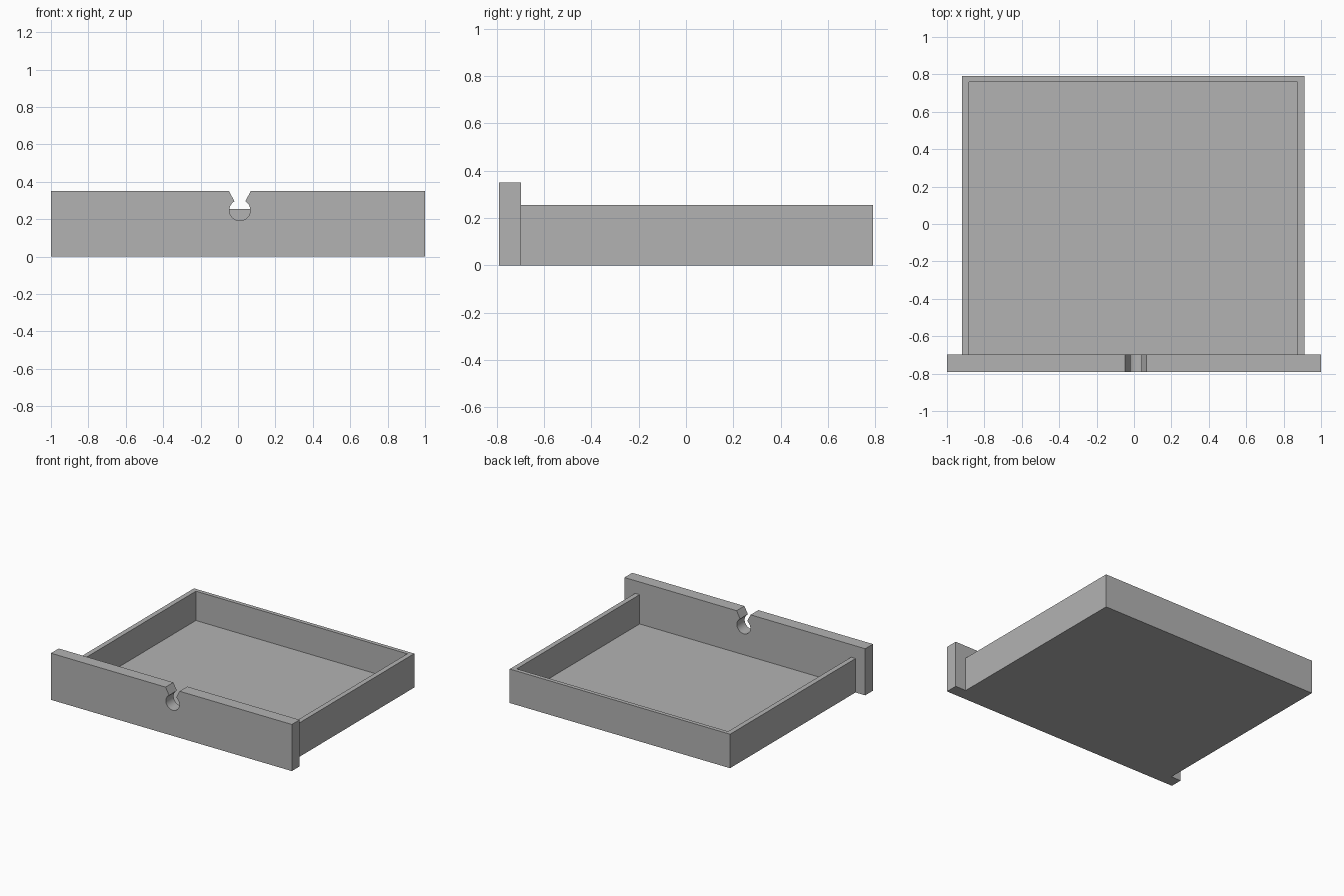
import bpy, bmesh, math

cube = bpy.data.objects.get("Cube")
if cube:
    bpy.data.objects.remove(cube, do_unlink=True)

grey = bpy.data.materials.new("plain_grey")
grey.use_nodes = True
GREY = (0.45, 0.45, 0.45, 1)
grey.diffuse_color = GREY
grey.node_tree.nodes["Principled BSDF"].inputs["Base Color"].default_value = GREY

PANEL_FRONT, PANEL_BACK = -0.79, -0.698


def extrude_profile(name, points, offset):
    """Extrude a closed outline along an offset into a solid."""
    bm = bmesh.new()
    face = bm.faces.new([bm.verts.new(p) for p in points])
    result = bmesh.ops.extrude_face_region(bm, geom=[face], use_keep_orig=True)
    moved = [v for v in result["geom"] if isinstance(v, bmesh.types.BMVert)]
    bmesh.ops.translate(bm, verts=moved, vec=offset)
    bmesh.ops.recalc_face_normals(bm, faces=bm.faces)
    mesh = bpy.data.meshes.new(name)
    bm.to_mesh(mesh)
    bm.free()
    mesh.materials.append(grey)
    obj = bpy.data.objects.new(name, mesh)
    bpy.context.collection.objects.link(obj)
    return obj


# Front panel: rectangle with a keyhole notch in its top edge
NOTCH_X, NOTCH_Z, RADIUS = 0.01, 0.248, 0.056
NECK, MOUTH, TOP = 0.029, 0.058, 0.35
start = math.pi / 2 + math.asin(NECK / RADIUS)
sweep = 2 * (math.pi - math.asin(NECK / RADIUS))
STEPS = 32
outline = [(-1, 0), (-1, TOP), (NOTCH_X - MOUTH, TOP)]
for i in range(STEPS + 1):
    a = start + sweep * i / STEPS
    outline.append((NOTCH_X + RADIUS * math.cos(a), NOTCH_Z + RADIUS * math.sin(a)))
outline += [(NOTCH_X + MOUTH, TOP), (1, TOP), (1, 0)]
panel = extrude_profile("front_panel", [(x, PANEL_FRONT, z) for x, z in outline],
                        (0, PANEL_BACK - PANEL_FRONT, 0))
bpy.context.view_layer.objects.active = panel
panel.select_set(True)
bpy.ops.object.shade_smooth_by_angle(angle=math.radians(30))

# Tray walls: one U-shaped run around the sides and back
LEFT, RIGHT, BACK, HEIGHT, FLOOR = 0.911, -0.919, 0.79, 0.255, 0.035
WALL, BACK_WALL = 0.037, 0.03
inner_left, inner_right, inner_back = LEFT - WALL, RIGHT + WALL, BACK - BACK_WALL
walls = [(RIGHT, PANEL_BACK), (RIGHT, BACK), (LEFT, BACK), (LEFT, PANEL_BACK),
         (inner_left, PANEL_BACK), (inner_left, inner_back),
         (inner_right, inner_back), (inner_right, PANEL_BACK)]
extrude_profile("tray_walls", [(x, y, 0) for x, y in walls], (0, 0, HEIGHT))

# Tray floor fitted between the walls
floor = [(inner_right, PANEL_BACK), (inner_right, inner_back),
         (inner_left, inner_back), (inner_left, PANEL_BACK)]
extrude_profile("tray_floor", [(x, y, 0) for x, y in floor], (0, 0, FLOOR))
